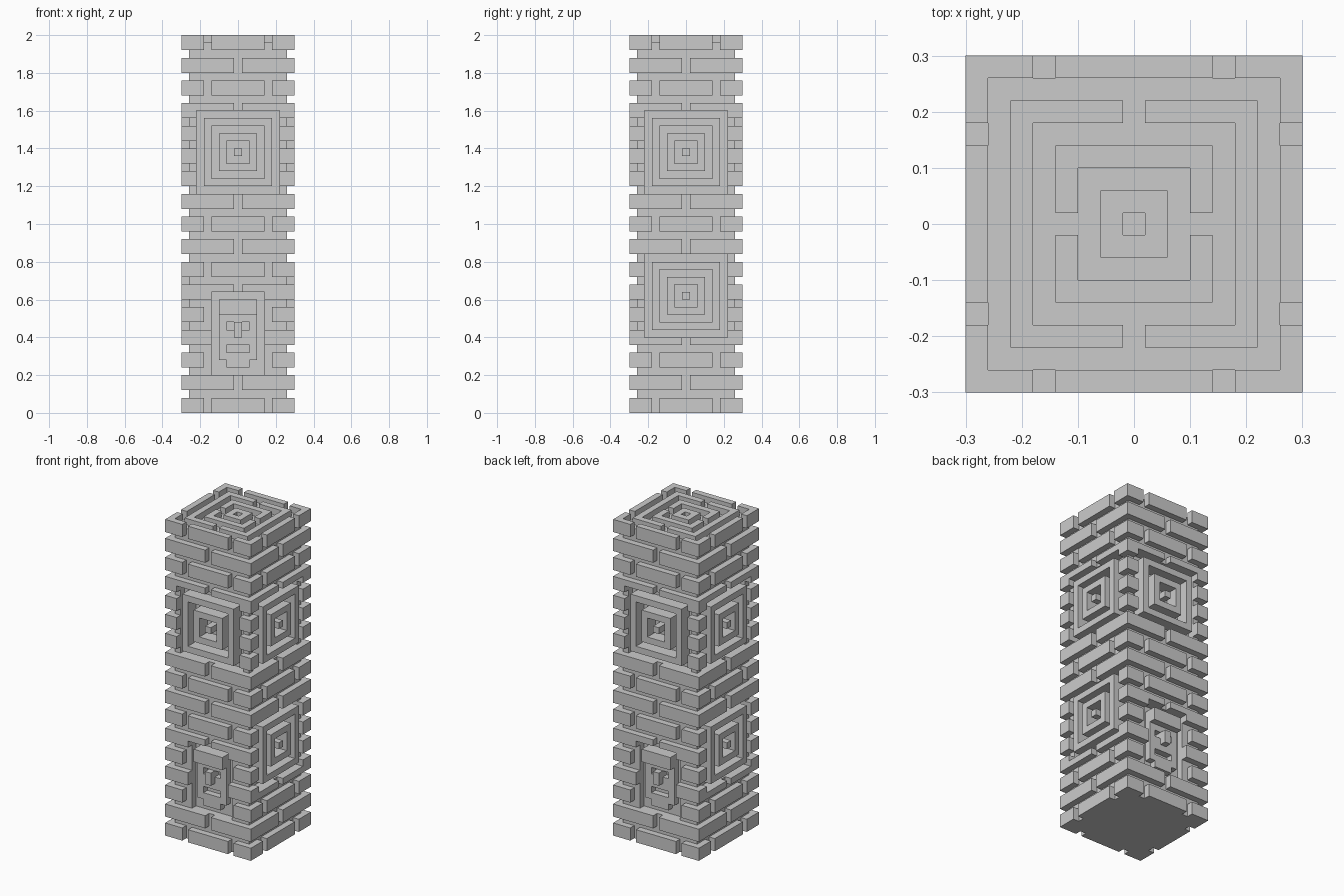
import bpy, bmesh
from mathutils import Vector, Matrix

if "Cube" in bpy.data.objects:
    bpy.data.objects.remove(bpy.data.objects["Cube"])

# depth layers measured from the pillar axis
INNER, CORE, OUT = 0.22, 0.26, 0.30


def add_box(bm, lo, hi, turn=0):
    lo, hi = Vector(lo), Vector(hi)
    size = hi - lo
    m = (Matrix.Rotation(turn * 1.5707963268, 4, 'Z')
         @ Matrix.Translation((lo + hi) / 2)
         @ Matrix.Diagonal((size.x, size.y, size.z, 1)))
    bmesh.ops.create_cube(bm, size=1, matrix=m)


def slab(bm, turn, rect, d0, d1):
    """Box on one pillar side: rect = (u0, v0, u1, v1), depth d0..d1."""
    u0, v0, u1, v1 = rect
    add_box(bm, (u0, -d1, v0), (u1, -d0, v1), turn)


def cut(rects, hole):
    """Subtract one rectangle from a list of rectangles."""
    a, b, c, d = hole
    out = []
    for u0, v0, u1, v1 in rects:
        if a >= u1 or c <= u0 or b >= v1 or d <= v0:
            out.append((u0, v0, u1, v1))
            continue
        p, q = max(u0, a), min(u1, c)
        parts = [(u0, v0, p, v1), (q, v0, u1, v1),
                 (p, v0, q, max(v0, b)), (p, min(v1, d), q, v1)]
        out += [r for r in parts if r[2] - r[0] > 1e-5 and r[3] - r[1] > 1e-5]
    return out


def square(r, cz=0.0):
    return (-r, cz - r, r, cz + r)


def finish(name, bm):
    mesh = bpy.data.meshes.new(name)
    bm.to_mesh(mesh)
    bm.free()
    bpy.context.collection.objects.link(bpy.data.objects.new(name, mesh))


def holes(turn):
    low = (-0.14, 0.20, 0.14, 0.64) if turn % 2 == 0 else square(0.22, 0.62)
    return [square(0.22, 1.38), low]


# core with recesses left open in its outer skin
bm = bmesh.new()
add_box(bm, (-INNER, -INNER, 0), (INNER, INNER, 1.96))
for turn in range(4):
    rects = [(-CORE, 0, INNER, 1.96)]
    for h in holes(turn):
        rects = cut(rects, h)
    for r in rects:
        slab(bm, turn, r, INNER, CORE)
finish("pillar_core", bm)

# brick courses with alternating joints
bm = bmesh.new()
for turn in range(4):
    for i in range(17):
        z = 0.12 * i
        rects = [(-OUT, z, CORE, z + 0.08)]
        for j in ([-0.16, 0.16] if i % 2 == 0 else [0]):
            rects = cut(rects, (j - 0.02, 0, j + 0.02, 2))
        for h in holes(turn):
            rects = cut(rects, h)
        for r in rects:
            slab(bm, turn, r, CORE, OUT)
finish("bricks", bm)

# concentric square ornaments
bm = bmesh.new()
for turn in range(4):
    for cz in ([1.38] if turn % 2 == 0 else [1.38, 0.62]):
        for r in (0.18, 0.10):
            for p in cut([square(r, cz)], square(r - 0.04, cz)):
                slab(bm, turn, p, INNER, OUT)
        slab(bm, turn, square(0.02, cz), INNER, OUT)
finish("square_ornaments", bm)

# carved faces on front and back
bm = bmesh.new()
for turn in (0, 2):
    plate = [(-0.10, 0.28, 0.10, 0.52), (-0.06, 0.24, 0.06, 0.28)]
    for h in [(-0.06, 0.44, -0.02, 0.48), (0.02, 0.44, 0.06, 0.48),
              (-0.06, 0.32, 0.06, 0.36)]:          # eyes and mouth
        plate = cut(plate, h)
    for p in plate:
        slab(bm, turn, p, INNER, CORE)
    slab(bm, turn, (-0.10, 0.52, 0.10, 0.60), INNER, OUT)   # forehead
    slab(bm, turn, (-0.02, 0.40, 0.02, 0.48), CORE, OUT)    # nose
finish("carved_faces", bm)

# broken square rings on the top
bm = bmesh.new()
gaps = {0.22: (-0.02, -0.3, 0.02, 0.3), 0.14: (-0.3, -0.02, 0.3, 0.02)}
for r in (0.22, 0.14, 0.06):
    rects = cut([square(r)], square(r - 0.04))
    if r in gaps:
        rects = cut(rects, gaps[r])
    for x0, y0, x1, y1 in rects:
        add_box(bm, (x0, y0, 1.96), (x1, y1, 2.0))
finish("top_rings", bm)
